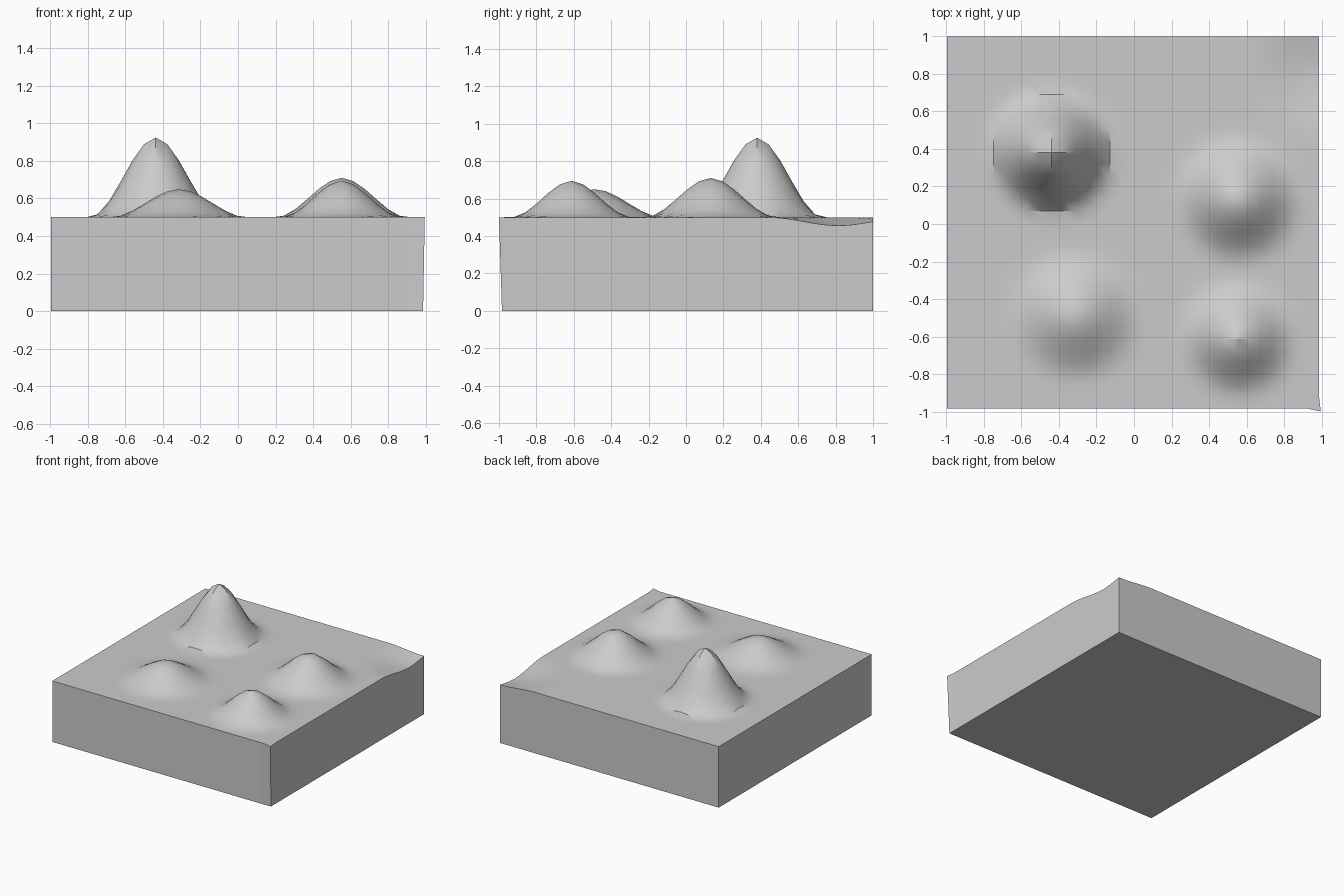
import bpy, bmesh, math
from mathutils import Vector

cube = bpy.data.objects.get("Cube")
if cube:
    bpy.data.objects.remove(cube, do_unlink=True)

CELLS = 32
STEP = 0.062
X0, Y0 = -0.997, 1.0          # back corner where the grid starts
TOP = 0.5

# Hills and one hollow: column, row, height, radius
BUMPS = [
    (9, 10, 0.425, 0.35),
    (25, 14, 0.21, 0.35),
    (25, 26, 0.195, 0.32),
    (11, 24, 0.15, 0.36),
    (32, 3, -0.045, 0.37),
]


def grid_point(col, row):
    return Vector((X0 + col * STEP, Y0 - row * STEP))


def ground_height(point):
    z = TOP
    for col, row, height, radius in BUMPS:
        t = max(0.0, 1 - (point - grid_point(col, row)).length / radius)
        z += height * t * t * (3 - 2 * t)
    return z


# Ground surface as a square grid
bm = bmesh.new()
n = CELLS + 1
verts = []
for row in range(n):
    for col in range(n):
        p = grid_point(col, row)
        verts.append(bm.verts.new((p.x, p.y, ground_height(p))))
for row in range(CELLS):
    for col in range(CELLS):
        a = row * n + col
        bm.faces.new([verts[i] for i in (a, a + n, a + n + 1, a + 1)])

# Solid sides and flat underside, extruded down from the border
border = [e for e in bm.edges if e.is_boundary]
skirt = bmesh.ops.extrude_edge_only(bm, edges=border)["geom"]
for v in skirt:
    if isinstance(v, bmesh.types.BMVert):
        v.co.z = 0
rim = [e for e in skirt if isinstance(e, bmesh.types.BMEdge) and e.is_boundary]
bmesh.ops.contextual_create(bm, geom=rim)

# Slightly pulled front corner of the surface
verts[-1].co += Vector((0.009, -0.016, 0))
bmesh.ops.recalc_face_normals(bm, faces=bm.faces)

mesh = bpy.data.meshes.new("terrain_block")
bm.to_mesh(mesh)
bm.free()
terrain = bpy.data.objects.new("terrain_block", mesh)
bpy.context.collection.objects.link(terrain)

# Plain grey material
grey = bpy.data.materials.new("light grey")
grey.use_nodes = True
colour = (0.6, 0.6, 0.6, 1)
grey.diffuse_color = colour
grey.node_tree.nodes["Principled BSDF"].inputs["Base Color"].default_value = colour
mesh.materials.append(grey)

# Smooth hills with sharp block edges
bpy.ops.object.select_all(action="DESELECT")
terrain.select_set(True)
bpy.context.view_layer.objects.active = terrain
bpy.ops.object.shade_smooth_by_angle(angle=math.radians(30))
